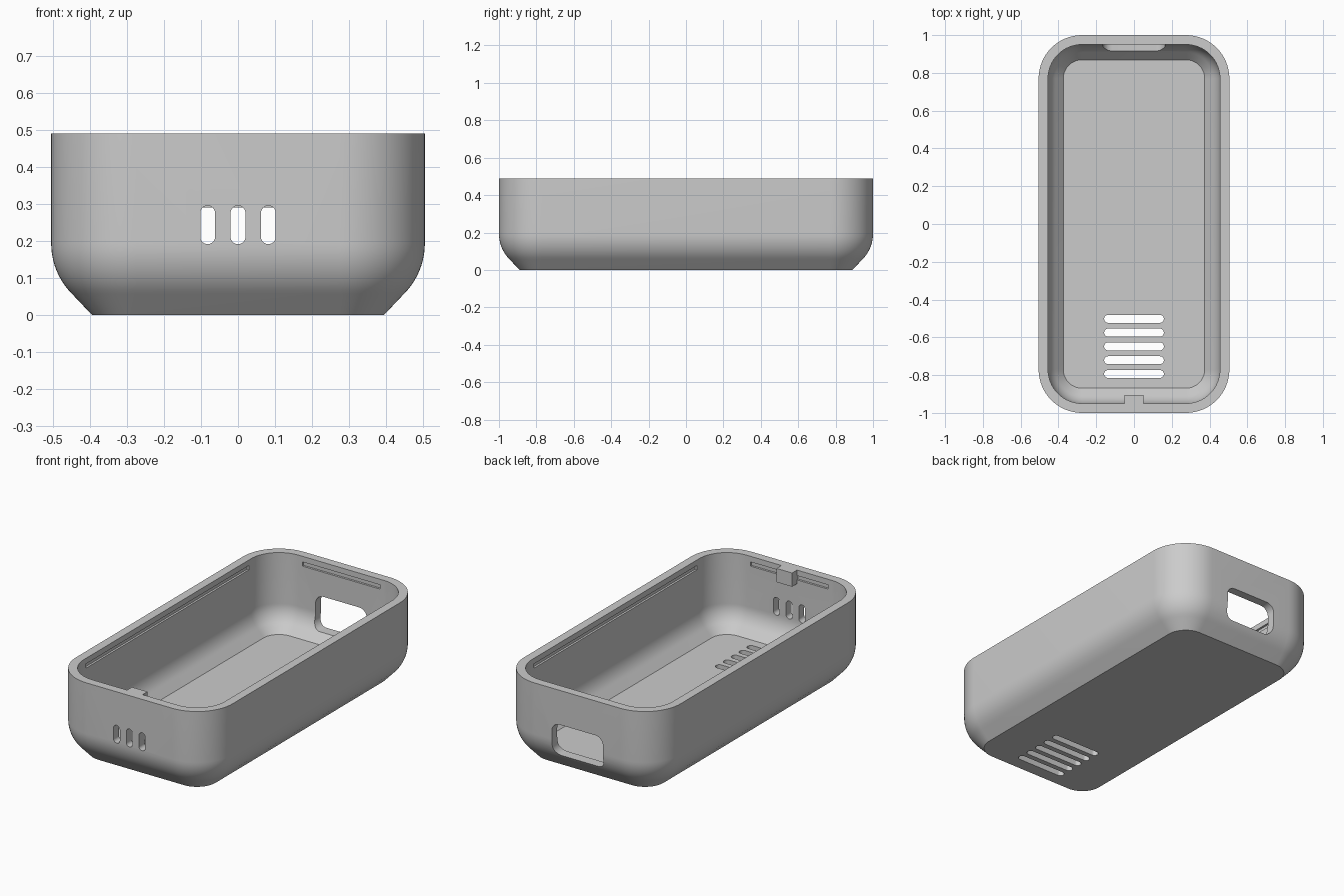
import bpy, bmesh, math

if "Cube" in bpy.data.objects:
    bpy.data.objects.remove(bpy.data.objects["Cube"], do_unlink=True)

HALF_X, HALF_Y, HEIGHT = 0.505, 1.0, 0.49
CORNER, WALL = 0.23, 0.05
BEND = 0.193          # radius of the outer bend, and height of its centre
FOOT_INSET = 0.11     # how far the base is drawn in

grey = bpy.data.materials.new("plain grey")
grey.use_nodes = True
colour = (0.6, 0.6, 0.6, 1)
grey.diffuse_color = colour
grey.node_tree.nodes["Principled BSDF"].inputs["Base Color"].default_value = colour


def rounded_rect(half_w, half_h, radius, steps):
    """Outline of a rounded rectangle, counter-clockwise."""
    points = []
    for quarter, (sx, sy) in enumerate([(1, 1), (-1, 1), (-1, -1), (1, -1)]):
        for i in range(steps + 1):
            a = (quarter + i / steps) * math.pi / 2
            points.append((sx * (half_w - radius) + radius * math.cos(a),
                           sy * (half_h - radius) + radius * math.sin(a)))
    return points


def loft(bm, rings):
    """Skin a stack of equal rings and cap both ends."""
    loops = [[bm.verts.new(p) for p in ring] for ring in rings]
    for low, high in zip(loops, loops[1:]):
        for i in range(len(low)):
            j = (i + 1) % len(low)
            bm.faces.new((low[i], low[j], high[j], high[i]))
    bm.faces.new(loops[0][::-1])
    bm.faces.new(loops[-1])


def finish(bm, name):
    bmesh.ops.remove_doubles(bm, verts=bm.verts, dist=1e-5)
    bmesh.ops.recalc_face_normals(bm, faces=bm.faces)
    mesh = bpy.data.meshes.new(name)
    bm.to_mesh(mesh)
    bm.free()
    mesh.materials.append(grey)
    obj = bpy.data.objects.new(name, mesh)
    bpy.context.collection.objects.link(obj)
    return obj


def prism(bm, axis, centre, half_w, half_h, depth, radius):
    """Rounded bar running along y (outline in xz) or z (outline in xy)."""
    cx, cy, cz = centre
    outline = rounded_rect(half_w, half_h, radius, 8)
    if axis == "y":
        rings = [[(cx + u, cy + d, cz + v) for u, v in outline] for d in (-depth, depth)]
    else:
        rings = [[(cx + u, cy + v, cz + d) for u, v in outline] for d in (-depth, depth)]
    loft(bm, rings)


def box(bm, centre, size):
    cube = bmesh.ops.create_cube(bm, size=1)["verts"]
    bmesh.ops.scale(bm, vec=size, verts=cube)
    bmesh.ops.translate(bm, vec=centre, verts=cube)


def combine(target, tool, operation):
    """Apply a boolean and discard the tool."""
    mod = target.modifiers.new(tool.name, "BOOLEAN")
    mod.operation, mod.object, mod.solver = operation, tool, "EXACT"
    bpy.ops.object.select_all(action="DESELECT")
    bpy.context.view_layer.objects.active = target
    target.select_set(True)
    bpy.ops.object.modifier_apply(modifier=mod.name)
    bpy.data.objects.remove(tool, do_unlink=True)


def wall_profile(offset, foot_inset, foot_z):
    """(inset, z) pairs: base edge, 45 degree chamfer, bend, straight wall."""
    radius = BEND - offset
    profile = [(foot_inset, foot_z)]
    for i in range(11):
        a = math.pi / 4 * (1 - i / 10)
        profile.append((BEND - radius * math.cos(a), BEND - radius * math.sin(a)))
    return profile + [(offset, HEIGHT)]


# Tray shell: up the outside, over the rim, down the inside
inner_foot = FOOT_INSET + WALL * (math.sqrt(2) - 1)
profile = wall_profile(0, FOOT_INSET, 0) + wall_profile(WALL, inner_foot, WALL)[::-1]
bm = bmesh.new()
loft(bm, [[(x, y, z) for x, y in rounded_rect(HALF_X - d, HALF_Y - d, CORNER - d, 16)]
          for d, z in profile])
tray = finish(bm, "tray")

# Openings: front slots, back port, floor vents
bm = bmesh.new()
for i in (-1, 0, 1):
    prism(bm, "y", (i * 0.082, -0.97, 0.243), 0.02, 0.052, 0.1, 0.0199)
prism(bm, "y", (0, 0.95, 0.195), 0.165, 0.095, 0.12, 0.05)
for i in range(5):
    prism(bm, "z", (0, -0.502 - i * 0.073, 0.03), 0.158, 0.021, 0.08, 0.0209)
combine(tray, finish(bm, "openings"), "DIFFERENCE")

# Snap grooves under the rim, on the straight runs only
bm = bmesh.new()
for side in (-1, 1):
    box(bm, (side * (HALF_X - WALL), 0, 0.445), (0.024, 1.5, 0.025))
    box(bm, (0, side * (HALF_Y - WALL), 0.445), (0.5, 0.024, 0.025))
combine(tray, finish(bm, "grooves"), "DIFFERENCE")

# Catch tab inside the front rim
bm = bmesh.new()
box(bm, (0, -0.94, HEIGHT - 0.04), (0.1, 0.07, 0.08))
combine(tray, finish(bm, "catch_tab"), "UNION")

bpy.ops.object.shade_smooth_by_angle(angle=math.radians(30))
